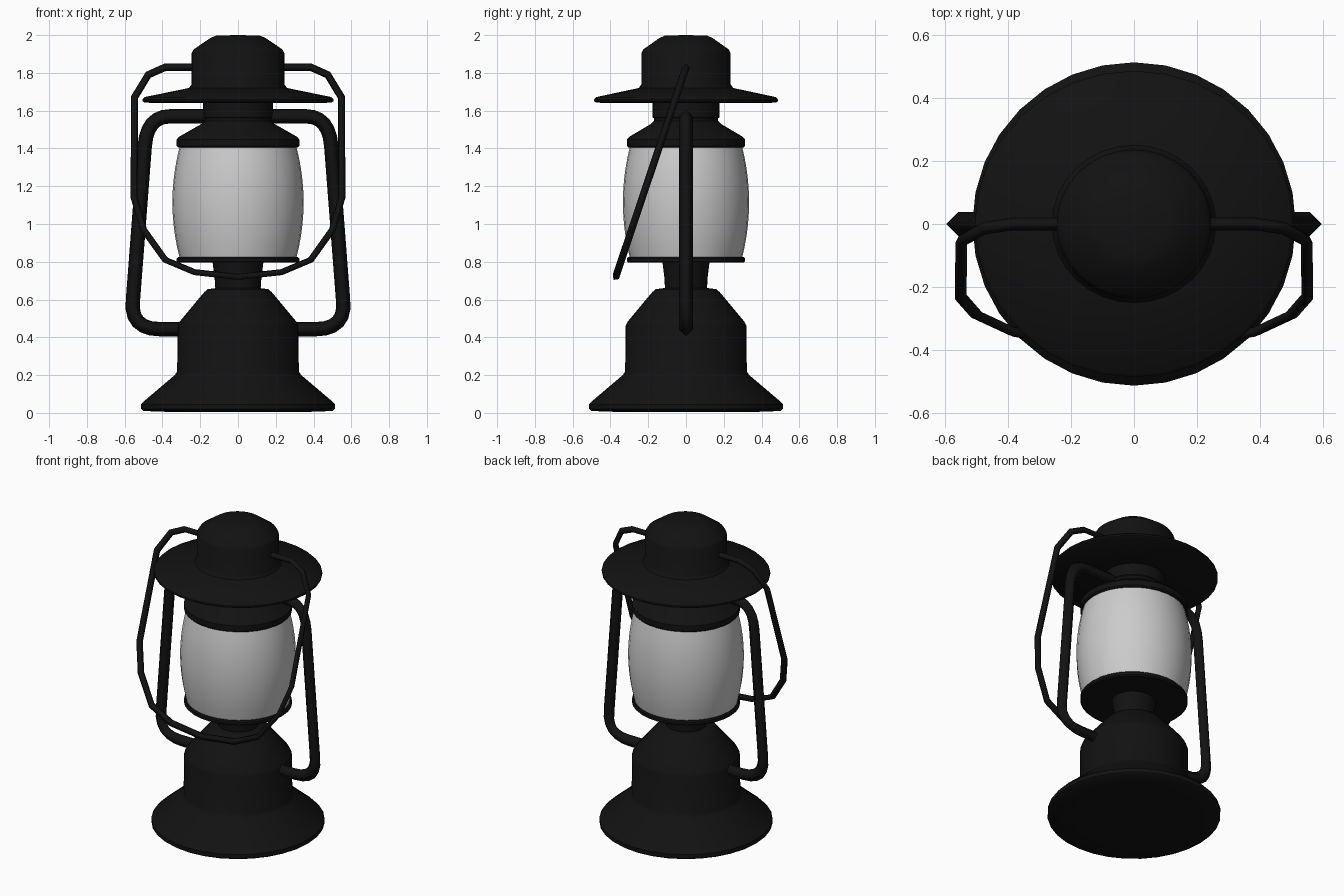
import bpy, bmesh, math

if "Cube" in bpy.data.objects:
    bpy.data.objects.remove(bpy.data.objects["Cube"])

black = bpy.data.materials.new("black_metal")
black.diffuse_color = (0.006, 0.006, 0.006, 1)
black.use_nodes = True
black.node_tree.nodes["Principled BSDF"].inputs["Base Color"].default_value = black.diffuse_color


def lathe(name, profile, x_scale=1.0, mat=black, sides=32):
    """Turn a list of (radius, z) points around the z axis."""
    bm = bmesh.new()
    rings = []
    for r, z in profile:
        if r == 0:
            rings.append([bm.verts.new((0, 0, z))] * sides)
            continue
        rings.append([bm.verts.new((x_scale * r * math.cos(2 * math.pi * i / sides),
                                    r * math.sin(2 * math.pi * i / sides), z))
                      for i in range(sides)])
    for a, b in zip(rings, rings[1:]):
        for i in range(sides):
            j = (i + 1) % sides
            bm.faces.new(list(dict.fromkeys((a[i], a[j], b[j], b[i]))))
    bmesh.ops.recalc_face_normals(bm, faces=bm.faces)
    me = bpy.data.meshes.new(name)
    bm.to_mesh(me)
    bm.free()
    ob = bpy.data.objects.new(name, me)
    bpy.context.collection.objects.link(ob)
    finish(ob, mat)
    return ob


def finish(ob, mat):
    bpy.ops.object.select_all(action='DESELECT')
    ob.select_set(True)
    bpy.context.view_layer.objects.active = ob
    if ob.type == 'CURVE':
        bpy.ops.object.convert(target='MESH')
        ob = bpy.context.object
        ob.data.materials.clear()
        bpy.ops.object.shade_smooth()
    else:
        bpy.ops.object.shade_smooth_by_angle(angle=math.radians(40))
    if mat:
        ob.data.materials.append(mat)


def tube(name, points, radius):
    """Four-sided tube swept along a path."""
    cu = bpy.data.curves.new(name, 'CURVE')
    cu.dimensions = '3D'
    cu.bevel_depth = radius
    cu.bevel_resolution = 0
    cu.use_fill_caps = True
    sp = cu.splines.new('POLY')
    sp.points.add(len(points) - 1)
    for p, co in zip(sp.points, points):
        p.co = (*co, 1)
    ob = bpy.data.objects.new(name, cu)
    bpy.context.collection.objects.link(ob)
    finish(ob, black)


def corner(p0, p1, p2, n=6):
    """Rounded corner as a quadratic arc, in the xz plane."""
    out = []
    for i in range(n + 1):
        t = i / n
        w = ((1 - t) ** 2, 2 * t * (1 - t) + 0.0, t * t)
        out.append(tuple(sum(k * p[a] for k, p in zip(w, (p0, p1, p2))) for a in (0, 1)))
    return out


# Fuel tank with flared foot
lathe("tank_base", [(0, 0.005), (0.36, 0.005), (0.50, 0.01), (0.513, 0.02), (0.513, 0.045),
                    (0.50, 0.06), (0.335, 0.20), (0.322, 0.22), (0.32, 0.46), (0.31, 0.482),
                    (0.178, 0.64), (0.16, 0.655), (0.12, 0.66), (0, 0.66)])

# Burner neck and the plate carrying the globe
lathe("burner_neck", [(0, 0.64), (0.11, 0.64), (0.115, 0.72), (0.125, 0.80), (0, 0.80)], 1.08)
lathe("globe_plate", [(0, 0.795), (0.305, 0.795), (0.312, 0.802), (0.312, 0.818),
                      (0.305, 0.825), (0, 0.825)], 1.04)

# Glass globe
globe = [(0.297 + 0.037 * (1 - abs((z - 1.115) / 0.295) ** 2), z)
         for z in [0.82 + 0.59 * i / 10 for i in range(11)]]
lathe("glass_globe", [(0, 0.82)] + globe + [(0, 1.41)], 1.04, None)

# Collar, chimney, brim and cap
lathe("chimney_collar", [(0, 1.405), (0.305, 1.405), (0.312, 1.413), (0.312, 1.448),
                         (0.30, 1.462), (0.185, 1.53), (0.17, 1.545), (0.17, 1.56),
                         (0.177, 1.565), (0.177, 1.66), (0, 1.66)], 1.04)
lathe("hood", [(0, 1.64), (0.475, 1.642), (0.486, 1.65), (0.486, 1.66), (0.475, 1.672),
               (0.25, 1.72), (0.236, 1.74), (0.236, 1.905), (0.225, 1.925), (0.14, 1.985),
               (0.11, 1.998), (0, 2.0)], 1.04)

# Side frame tubes
side = ([(0.25, 0.443)] + corner((0.41, 0.443), (0.575, 0.443), (0.556, 0.60))
        + corner((0.494, 1.41), (0.482, 1.57), (0.36, 1.57)) + [(0.12, 1.57)])
# Tilted carrying handle, half of it, from the hood down to the front
half = [(0.20, 1.83), (0.385, 1.83), (0.475, 1.79), (0.548, 1.67), (0.55, 1.14),
        (0.50, 0.97), (0.385, 0.81), (0.23, 0.745)]
for s, label in ((1, "right"), (-1, "left")):
    tube("side_frame_" + label, [(s * x, 0, z) for x, z in side], 0.038)

path = half + [(0, 0.72)] + [(-x, z) for x, z in reversed(half)]
tube("carrying_handle", [(x, (z - 1.83) * 0.335, z) for x, z in path], 0.02)
